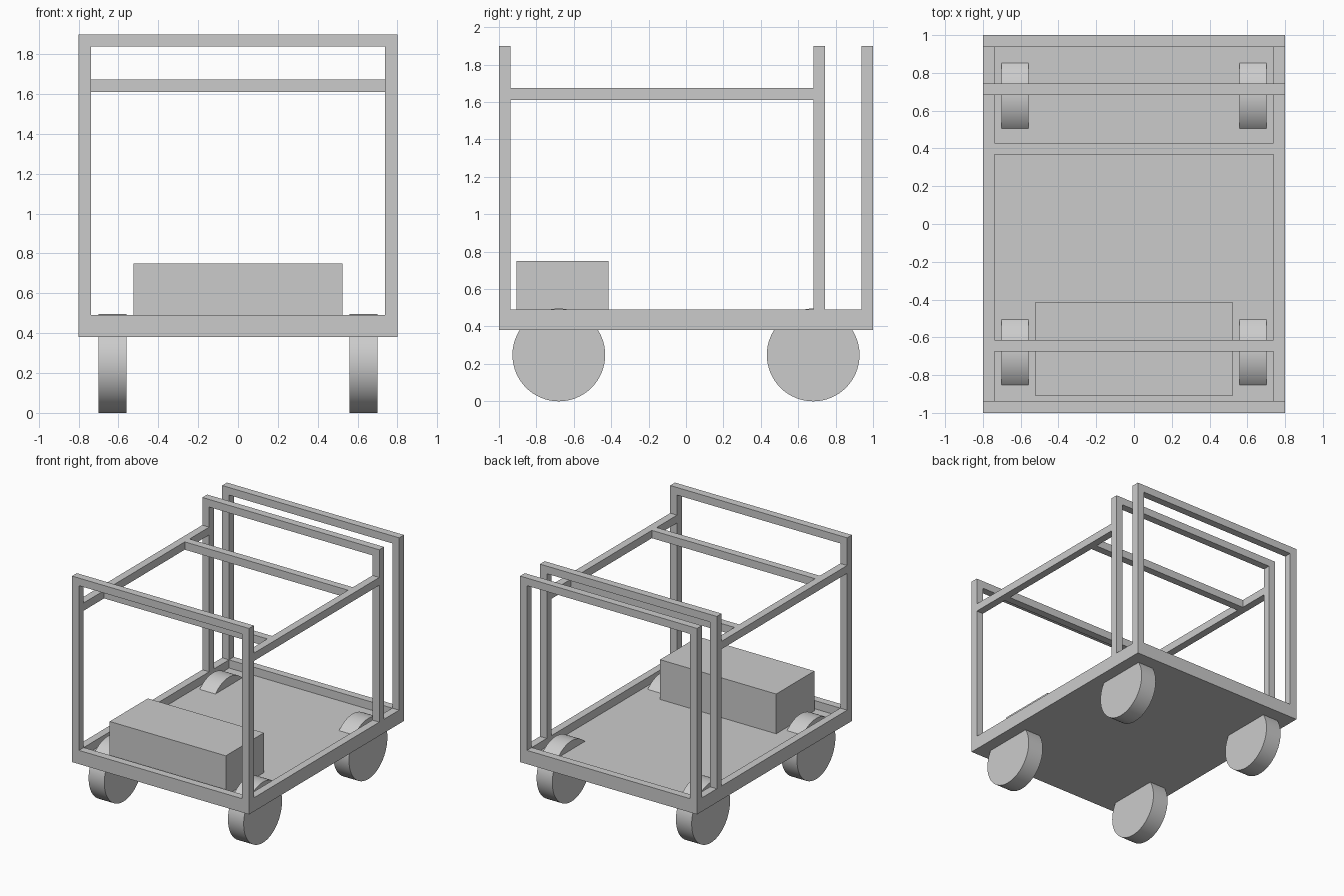
import bpy
import math

cube = bpy.data.objects.get("Cube")
if cube:
    bpy.data.objects.remove(cube, do_unlink=True)

grey = bpy.data.materials.new("plain_grey")
grey.use_nodes = True
grey.diffuse_color = (0.6, 0.6, 0.6, 1)
grey.node_tree.nodes["Principled BSDF"].inputs["Base Color"].default_value = (0.6, 0.6, 0.6, 1)

W, L, BAR = 0.8, 1.0, 0.062          # half width, half length, tube size
BASE, FLOOR, RIM, TOP = 0.38, 0.425, 0.492, 1.9
INX, INY = W - BAR, L - BAR
RAIL_Z = 1.61


def box(name, x, y, z):
    """Box from (min, max) ranges on each axis."""
    bpy.ops.mesh.primitive_cube_add(size=1, location=[sum(r) / 2 for r in (x, y, z)])
    ob = bpy.context.object
    ob.name = name
    ob.scale = [r[1] - r[0] for r in (x, y, z)]
    bpy.ops.object.transform_apply(location=False, rotation=False, scale=True)
    ob.data.materials.append(grey)
    return ob


# Tray: a solid slab with the floor inset and pushed down to leave a rim
tray = box("tray", (-W, W), (-L, L), (BASE, RIM))
cutter = box("tray_cutter", (-INX, INX), (-INY, INY), (FLOOR, RIM + 0.1))
cutter.hide_render = True
cutter.hide_viewport = True
cut = tray.modifiers.new("recess", "BOOLEAN")
cut.operation = "DIFFERENCE"
cut.solver = "EXACT"
cut.object = cutter
bpy.context.view_layer.objects.active = tray
bpy.ops.object.modifier_apply(modifier=cut.name)
bpy.data.objects.remove(cutter, do_unlink=True)

# Upright hoops: two posts and a top bar each
for name, y in (("front", -L), ("middle", 0.682), ("back", INY)):
    span = (y, y + BAR)
    for side, x in (("left", INX), ("right", -W)):
        box(f"{name}_{side}_post", (x, x + BAR), span, (RIM, TOP))
    box(f"{name}_top_bar", (-INX, INX), span, (TOP - BAR, TOP))

# Side rails joining the front and middle hoops
rail_z = (RAIL_Z, RAIL_Z + BAR + 0.002)
for side, x in (("left", INX), ("right", -W)):
    box(f"{side}_rail", (x, x + BAR), (-INY, 0.682), rail_z)

# Cross bars between the side rails
for name, y in (("front", -0.675), ("rear", 0.367)):
    box(f"{name}_cross_bar", (-INX, INX), (y, y + BAR), rail_z)

# Seat box on the floor
box("seat_box", (-0.525, 0.525), (-0.907, -0.415), (FLOOR, 0.75))

# Wheels, whose tops rise through the floor
R = 0.248
for end, y in (("front", -0.68), ("back", 0.68)):
    for side, x in (("left", 0.63), ("right", -0.63)):
        bpy.ops.mesh.primitive_cylinder_add(
            vertices=64, radius=R, depth=0.142,
            location=(x, y, R), rotation=(0, math.pi / 2, 0))
        wheel = bpy.context.object
        wheel.name = f"{end}_{side}_wheel"
        wheel.data.materials.append(grey)
        bpy.ops.object.shade_smooth_by_angle(angle=math.radians(30))
